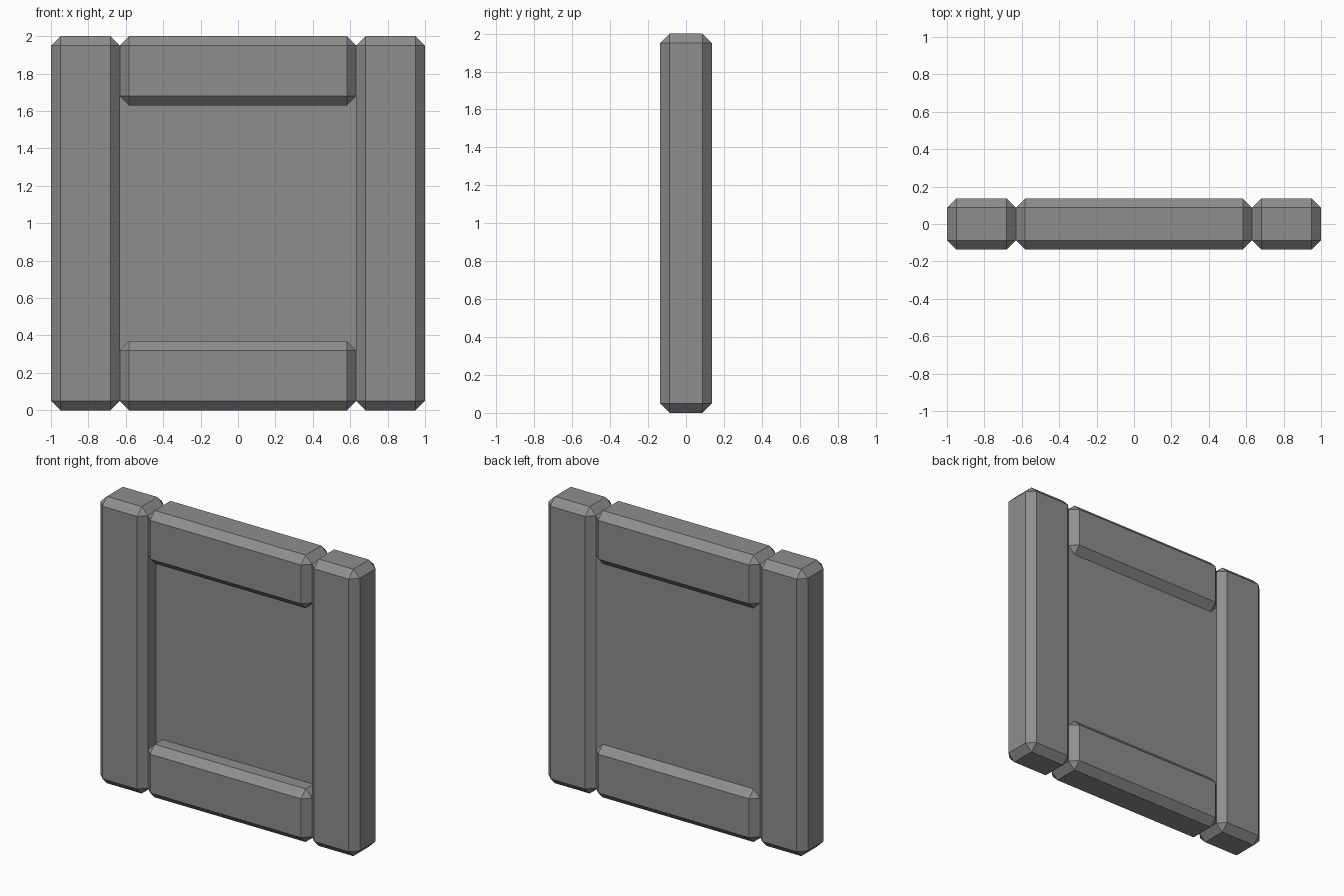
import bpy
import bmesh

cube = bpy.data.objects.get("Cube")
if cube:
    bpy.data.objects.remove(cube, do_unlink=True)

# Single stone grey used on every part
grey = bpy.data.materials.new("stone_grey")
grey.use_nodes = True
color = (0.27, 0.27, 0.27, 1)
grey.diffuse_color = color
grey.node_tree.nodes["Principled BSDF"].inputs["Base Color"].default_value = color

DEPTH = 0.137      # half thickness of the frame
CHAMFER = 0.05
INNER = 0.632      # half width between the posts
RAIL = 0.37        # rail height


def block(name, low, high, chamfer=0):
    """Box between two corners, with optional flat chamfers on all edges."""
    bm = bmesh.new()
    bmesh.ops.create_cube(bm, size=1)
    for v in bm.verts:
        v.co = [(a + b) / 2 + c * (b - a) for a, b, c in zip(low, high, v.co)]
    if chamfer:
        bmesh.ops.bevel(bm, geom=bm.edges[:], offset=chamfer,
                        offset_type='OFFSET', segments=1, affect='EDGES')
    mesh = bpy.data.meshes.new(name)
    bm.to_mesh(mesh)
    bm.free()
    mesh.materials.append(grey)
    obj = bpy.data.objects.new(name, mesh)
    bpy.context.collection.objects.link(obj)
    return obj


# Upright posts
block("right_post", (-1, -DEPTH, 0), (-INNER, DEPTH, 2), CHAMFER)
block("left_post", (INNER, -DEPTH, 0), (1, DEPTH, 2), CHAMFER)

# Horizontal rails between the posts
block("bottom_rail", (-INNER, -DEPTH, 0), (INNER, DEPTH, RAIL), CHAMFER)
block("top_rail", (-INNER, -DEPTH, 2 - RAIL), (INNER, DEPTH, 2), CHAMFER)

# Panel recessed deep at the front, shallow at the back
block("centre_panel", (-INNER, 0, RAIL - CHAMFER),
      (INNER, DEPTH - CHAMFER, 2 - RAIL + CHAMFER))
